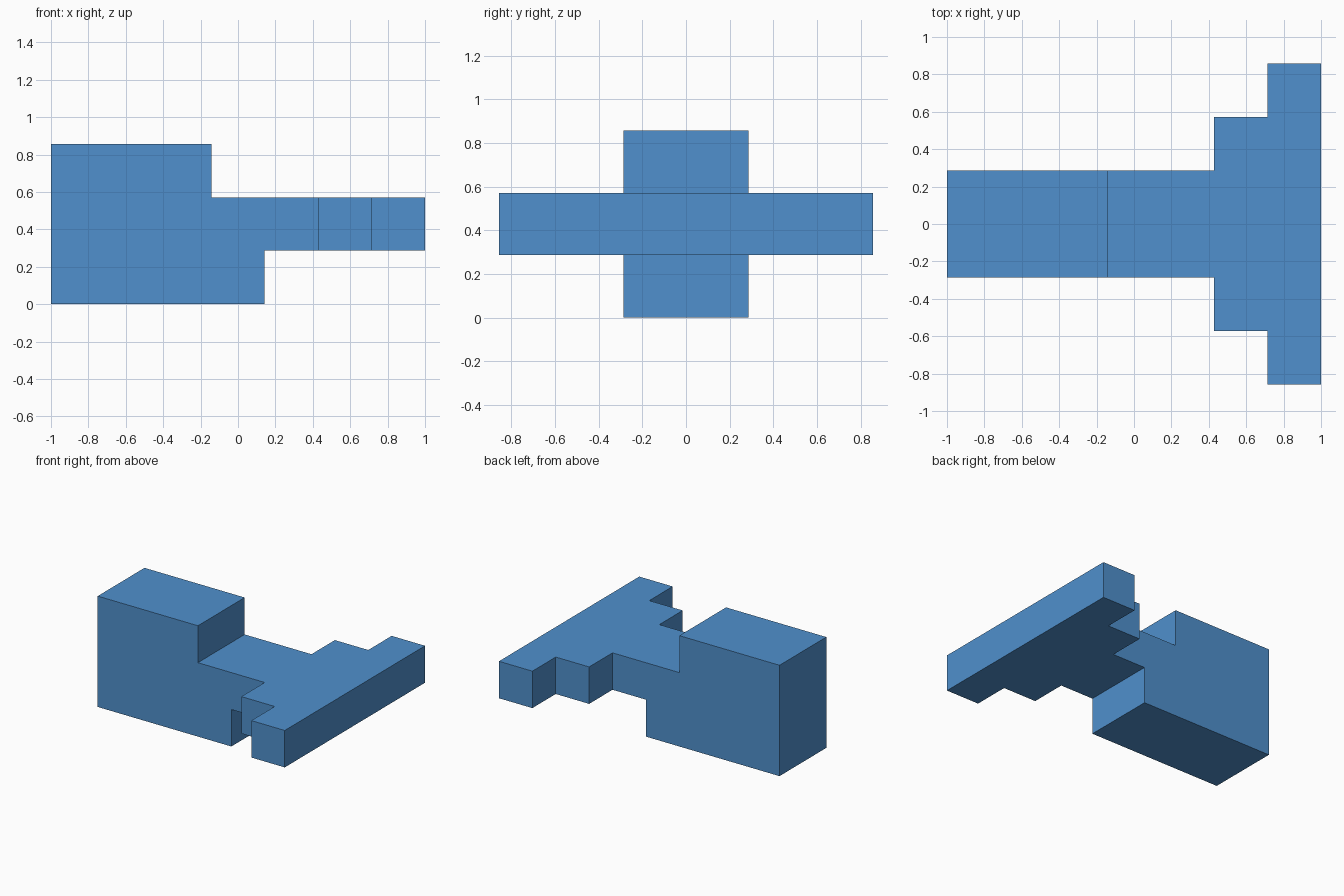
import bpy
import bmesh
from mathutils import Vector

if "Cube" in bpy.data.objects:
    bpy.data.objects.remove(bpy.data.objects["Cube"])

U = 2 / 7  # the model sits on a grid of seven units along x


def prism(name, points, offset):
    """Extrude a closed outline along offset into a solid object."""
    bm = bmesh.new()
    face = bm.faces.new([bm.verts.new(Vector(p) * U) for p in points])
    ext = bmesh.ops.extrude_face_region(bm, geom=[face], use_keep_orig=True)
    verts = [g for g in ext["geom"] if isinstance(g, bmesh.types.BMVert)]
    bmesh.ops.translate(bm, verts=verts, vec=Vector(offset) * U)
    bmesh.ops.recalc_face_normals(bm, faces=bm.faces)
    mesh = bpy.data.meshes.new(name)
    bm.to_mesh(mesh)
    bm.free()
    obj = bpy.data.objects.new(name, mesh)
    bpy.context.collection.objects.link(obj)
    return obj


# Side silhouette: tall block, undercut base and thin plate
side = [(-3.5, 0), (0.5, 0), (0.5, 1), (3.5, 1), (3.5, 2), (-0.5, 2), (-0.5, 3), (-3.5, 3)]
body = prism("stepped_body", [(x, -3, z) for x, z in side], (0, 6, 0))

# Plan silhouette: narrow body widening in two mirrored steps
half = [(-4, 1), (1.5, 1), (1.5, 2), (2.5, 2), (2.5, 4), (4, 4)]
plan = half + [(x, -y) for x, y in reversed(half)]
cutter = prism("plan_cutter", [(x, y, -1) for x, y in plan], (0, 0, 5))
cutter.hide_render = True

# Keep only what lies inside both silhouettes
mod = body.modifiers.new("plan_cut", "BOOLEAN")
mod.operation = "INTERSECT"
mod.solver = "EXACT"
mod.object = cutter
bpy.context.view_layer.objects.active = body
bpy.ops.object.modifier_apply(modifier=mod.name)
bpy.data.objects.remove(cutter)

# Single flat blue
blue = bpy.data.materials.new("blue")
blue.diffuse_color = (0.08, 0.28, 0.61, 1)
blue.use_nodes = True
blue.node_tree.nodes["Principled BSDF"].inputs["Base Color"].default_value = blue.diffuse_color
body.data.materials.clear()
body.data.materials.append(blue)
